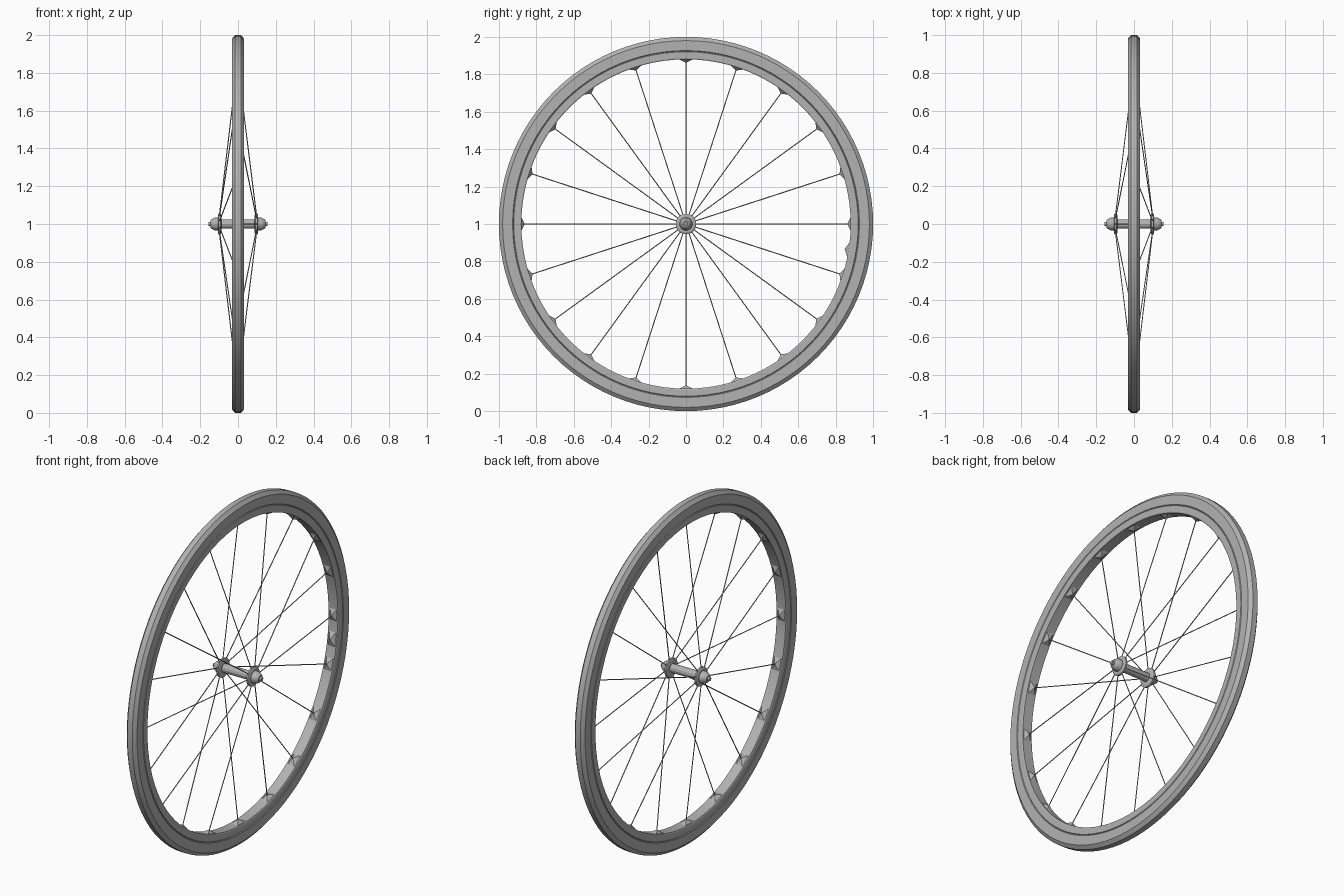
import bpy, bmesh, math
from mathutils import Vector

cube = bpy.data.objects.get("Cube")
if cube:
    bpy.data.objects.remove(cube)

CENTRE = Vector((0, 0, 1))
SPOKES = 20

grey = bpy.data.materials.new("mid_grey")
grey.use_nodes = True
colour = (0.45, 0.45, 0.45, 1)
grey.diffuse_color = colour
grey.node_tree.nodes["Principled BSDF"].inputs["Base Color"].default_value = colour


def radial(angle):
    """Unit vector in the wheel plane, clockwise from the top."""
    return Vector((0, math.sin(angle), math.cos(angle)))


def finish(name, bm, smooth=True):
    bmesh.ops.recalc_face_normals(bm, faces=bm.faces)
    mesh = bpy.data.meshes.new(name)
    bm.to_mesh(mesh)
    bm.free()
    mesh.materials.append(grey)
    obj = bpy.data.objects.new(name, mesh)
    bpy.context.collection.objects.link(obj)
    if smooth:
        bpy.ops.object.select_all(action='DESELECT')
        obj.select_set(True)
        bpy.context.view_layer.objects.active = obj
        bpy.ops.object.shade_smooth_by_angle(angle=math.radians(25))
    return obj


def revolve(name, profile, sides, ring=False):
    """Turn an (x, radius) profile about the axle; a ring closes its section."""
    bm = bmesh.new()
    loops = [[bm.verts.new(CENTRE + Vector((x, 0, 0)) + radial(math.tau * i / sides) * r)
              for i in range(sides)] for x, r in profile]
    pairs = list(zip(loops, loops[1:]))
    if ring:
        pairs.append((loops[-1], loops[0]))
    else:
        bm.faces.new(loops[0])
        bm.faces.new(loops[-1])
    for a, b in pairs:
        for i in range(sides):
            j = (i + 1) % sides
            bm.faces.new((a[i], a[j], b[j], b[i]))
    return finish(name, bm)


def mirrored(half):
    return half + [(-x, r) for x, r in reversed(half)]


# Tyre with bevelled tread, and the rim inside it
revolve("tyre", mirrored([(0.028, 0.922), (0.033, 0.927), (0.033, 0.98), (0.016, 1.0)]), 96, True)
revolve("rim", mirrored([(0.03, 0.88), (0.033, 0.886), (0.033, 0.92), (0.028, 0.924)]), 96, True)

# Hub: barrel, then flange, cone and axle nut at each end
revolve("hub_barrel", [(-0.1, 0.025), (0.1, 0.025)], 12)
for side, s in (("left", 1), ("right", -1)):
    revolve(side + "_flange", [(s * x, r) for x, r in
            ((0.088, 0.046), (0.092, 0.055), (0.102, 0.055), (0.107, 0.046))], 24)
    revolve(side + "_hub_cone", [(s * x, r) for x, r in
            ((0.1, 0.035), (0.125, 0.033), (0.14, 0.025), (0.146, 0.018))], 24)
    revolve(side + "_axle_nut", [(s * x, r) for x, r in ((0.14, 0.012), (0.157, 0.01))], 12)


def add_seat(bm, angle, half_length, apex):
    """Low pyramid rising from the inner face of the rim."""
    along, out = radial(angle + math.pi / 2), radial(angle)
    base = [bm.verts.new(CENTRE + out * 0.884 + along * half_length * u + Vector((0.028 * v, 0, 0)))
            for u, v in ((-1, -1), (1, -1), (1, 1), (-1, 1))]
    tip = bm.verts.new(CENTRE + out * apex)
    bm.faces.new(base)
    for i in range(4):
        bm.faces.new((base[i], base[(i + 1) % 4], tip))


def add_rod(bm, start, end, radius):
    axis = end - start
    turn = axis.to_track_quat('Z', 'Y').to_matrix().to_4x4()
    turn.translation = (start + end) / 2
    bmesh.ops.create_cone(bm, cap_ends=True, segments=6, radius1=radius,
                          radius2=radius, depth=axis.length, matrix=turn)


# Spokes alternate between the two flanges, each meeting a seat on the rim
spokes, seats = bmesh.new(), bmesh.new()
for k in range(SPOKES):
    angle = math.tau * k / SPOKES
    flange_x = -0.098 if k % 2 == 0 else 0.098
    start = CENTRE + radial(angle) * 0.048 + Vector((flange_x, 0, 0))
    add_rod(spokes, start, CENTRE + radial(angle) * 0.875, 0.0028)
    add_seat(seats, angle, 0.045, 0.862)
finish("spokes", spokes)
finish("spoke_seats", seats, False)

# Valve seat between two spokes
valve = bmesh.new()
add_seat(valve, math.radians(99), 0.05, 0.858)
finish("valve_seat", valve, False)
